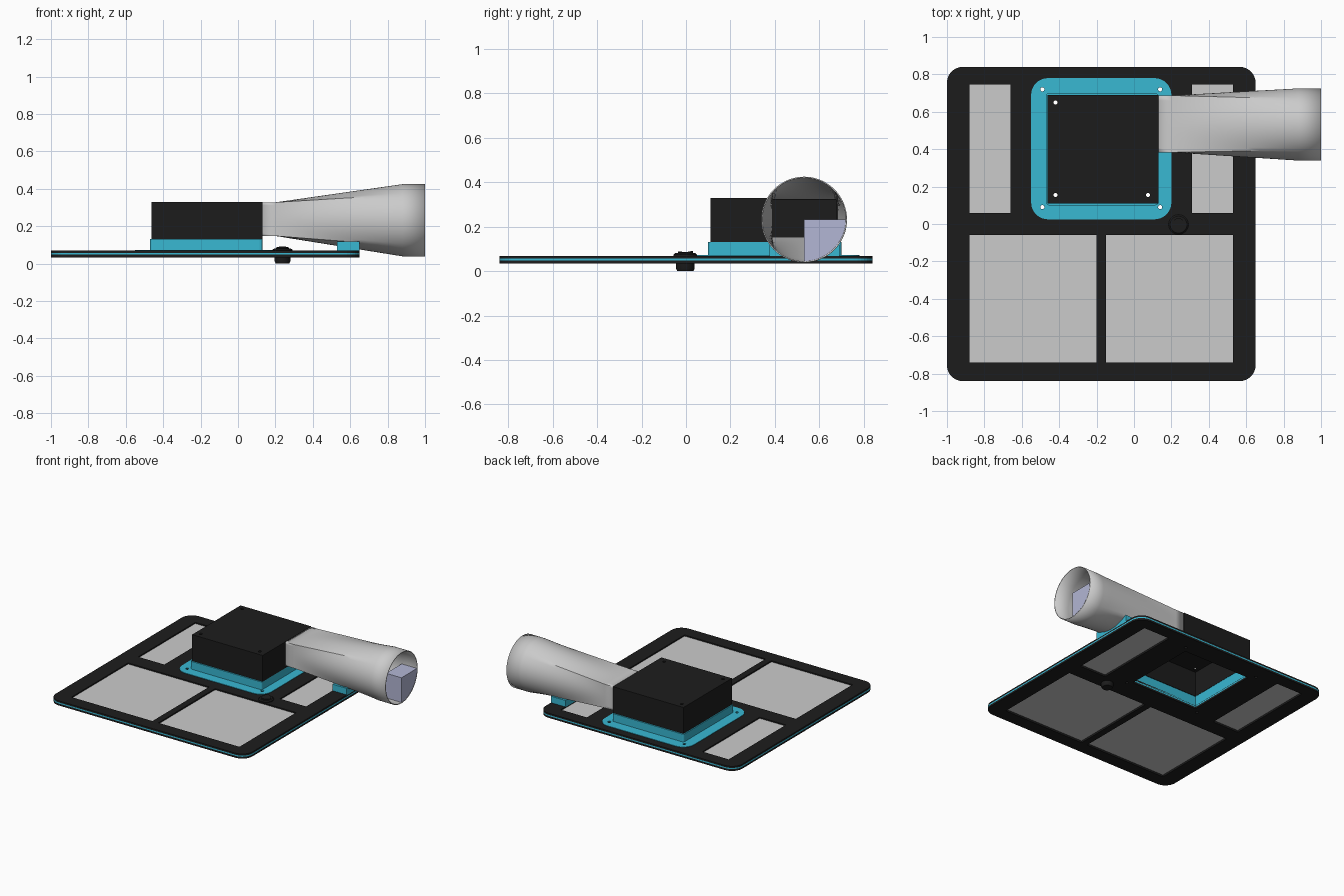
import bpy, bmesh, math
from mathutils import Vector

if "Cube" in bpy.data.objects:
    bpy.data.objects.remove(bpy.data.objects["Cube"])


def material(name, rgb):
    m = bpy.data.materials.new(name)
    m.diffuse_color = (*rgb, 1)
    m.use_nodes = True
    m.node_tree.nodes["Principled BSDF"].inputs["Base Color"].default_value = m.diffuse_color
    return m


BLACK = material("black", (0.012, 0.012, 0.012))
CYAN = material("cyan", (0.04, 0.48, 0.65))
LILAC = material("lilac", (0.45, 0.47, 0.66))


def add_mesh(name, me, mat=None, smooth=False):
    ob = bpy.data.objects.new(name, me)
    bpy.context.collection.objects.link(ob)
    if mat:
        me.materials.clear()
        me.materials.append(mat)
    if smooth:
        bpy.ops.object.select_all(action='DESELECT')
        ob.select_set(True)
        bpy.context.view_layer.objects.active = ob
        bpy.ops.object.shade_smooth_by_angle(angle=math.radians(35))
    return ob


def rect(x0, x1, y0, y1, r=0.0, n=8):
    if r == 0:
        return [(x0, y0), (x1, y0), (x1, y1), (x0, y1)]
    pts = []
    for k, (cx, cy) in enumerate([(x1 - r, y1 - r), (x0 + r, y1 - r), (x0 + r, y0 + r), (x1 - r, y0 + r)]):
        for i in range(n + 1):
            a = (k + i / n) * math.pi / 2
            pts.append((cx + r * math.cos(a), cy + r * math.sin(a)))
    return pts


def circle(x, y, r, n=16):
    return [(x + r * math.cos(i * math.tau / n), y + r * math.sin(i * math.tau / n)) for i in range(n)]


def slab(name, loops, z0, z1, mat=None):
    """Extrude an outline (first loop) with holes (other loops) from z0 to z1."""
    cu = bpy.data.curves.new(name, 'CURVE')
    cu.dimensions, cu.fill_mode, cu.extrude = '2D', 'BOTH', (z1 - z0) / 2
    for pts in loops:
        sp = cu.splines.new('POLY')
        sp.points.add(len(pts) - 1)
        for p, (x, y) in zip(sp.points, pts):
            p.co = (x, y, 0, 1)
        sp.use_cyclic_u = True
    tmp = bpy.data.objects.new("tmp", cu)
    bpy.context.collection.objects.link(tmp)
    dg = bpy.context.evaluated_depsgraph_get()
    me = bpy.data.meshes.new_from_object(tmp.evaluated_get(dg))
    bpy.data.objects.remove(tmp)
    bm = bmesh.new()
    bm.from_mesh(me)
    bmesh.ops.remove_doubles(bm, verts=bm.verts, dist=1e-5)
    bmesh.ops.recalc_face_normals(bm, faces=bm.faces)
    bmesh.ops.translate(bm, verts=bm.verts, vec=(0, 0, (z0 + z1) / 2))
    for f in bm.faces:
        f.smooth = False
    bm.to_mesh(me)
    bm.free()
    return add_mesh(name, me, mat)


def loft(name, rings, mat=None, caps=False):
    """Skin equal-length closed rings of 3D points."""
    bm = bmesh.new()
    vs = [[bm.verts.new(p) for p in ring] for ring in rings]
    n = len(rings[0])
    for a, b in zip(vs, vs[1:]):
        for j in range(n):
            k = (j + 1) % n
            bm.faces.new((a[j], a[k], b[k], b[j]))
    if caps:
        bm.faces.new(list(reversed(vs[0])))
        bm.faces.new(vs[-1])
    me = bpy.data.meshes.new(name)
    bm.to_mesh(me)
    bm.free()
    return add_mesh(name, me, mat, smooth=True)


# Base plate: two black sheets around a cyan core, with four windows
MID = -0.175
left_windows = [(-0.88, -0.66, 0.06, 0.745), (-0.88, -0.2, -0.74, -0.06)]
windows = left_windows + [(2 * MID - b, 2 * MID - a, c, d) for a, b, c, d in left_windows]
outline = rect(-1, 0.65, -0.84, 0.84, 0.085)
opening = rect(-0.45, 0.11, 0.12, 0.68)
screw_holes = [circle(x, y, 0.011) for x in (-0.49, 0.14) for y in (0.09, 0.72)]
plate_loops = [outline, opening] + [rect(*w) for w in windows] + screw_holes
slab("bottom_sheet", plate_loops, 0.034, 0.048, BLACK)
slab("core_sheet", plate_loops, 0.048, 0.057, CYAN)
slab("top_sheet", plate_loops, 0.057, 0.069, BLACK)
for i, w in enumerate(windows):
    slab(f"window_panel_{i + 1}", [rect(*w)], 0.048, 0.06)

# Cyan mounting flange and riser
slab("mount_flange", [rect(-0.55, 0.2, 0.025, 0.78, 0.09), opening] + screw_holes, 0.06, 0.072, CYAN)
slab("mount_riser", [rect(-0.47, 0.13, 0.1, 0.7, 0.015, 3), opening], 0.07, 0.131, CYAN)

# Blower housing: C-shaped wall, sill under the outlet, lid with screw holes
x0, x1, y0, y1, t = -0.462, 0.13, 0.11, 0.69, 0.014
wall = [(x1, 0.385), (x1, y0), (x0, y0), (x0, y1), (x1, y1), (x1, y1 - t),
        (x0 + t, y1 - t), (x0 + t, y0 + t), (x1 - t, y0 + t), (x1 - t, 0.385)]
slab("blower_wall", [wall], 0.131, 0.32, BLACK)
slab("blower_sill", [rect(x1 - t, x1, 0.385, y1 - t)], 0.131, 0.15, BLACK)
lid_holes = [circle(x, y, 0.011) for x, y in ((-0.42, 0.65), (-0.42, 0.155), (0.075, 0.155))]
slab("blower_lid", [rect(x0, x1, y0, y1)] + lid_holes, 0.32, 0.33, BLACK)

# Outlet duct: rectangle blending into a circle
CY, CZ, R = 0.532, 0.232, 0.193


def duct_ring(x, f, n=64):
    ring = []
    for j in range(n):
        a = j * math.tau / n
        c, s = math.cos(a), math.sin(a)
        m = max(abs(c), abs(s))
        box = Vector((x, 0.535 + 0.152 * c / m, 0.238 + 0.09 * s / m))
        rnd = Vector((x, CY + R * c, CZ + R * s))
        ring.append(box.lerp(rnd, f))
    return ring


rings = [duct_ring(0.13, 0)] + [duct_ring(0.2 + 0.68 * i / 10, i / 10) for i in range(11)] + [duct_ring(1, 1)]
duct = loft("outlet_duct", rings)
sol = duct.modifiers.new("wall", 'SOLIDIFY')
sol.thickness, sol.offset = 0.006, -1

# Quarter-round insert in the duct mouth
ri = R - 0.006
sector = [(CY, CZ)] + [(CY + ri * math.cos(a), CZ + ri * math.sin(a))
                       for a in (-math.pi / 2 + math.pi / 2 * i / 16 for i in range(17))]
loft("mouth_insert", [[(x, y, z) for y, z in sector] for x in (0.87, 0.999)], LILAC, caps=True)

# Cyan saddle under the duct, carved to its shape
saddle = slab("duct_saddle", [rect(0.53, 0.65, 0.375, 0.69)], 0.066, 0.118, CYAN)
cutter = loft("saddle_cutter", rings, caps=True)
cutter.hide_render = True
cutter.hide_set(True)
cut = saddle.modifiers.new("carve", 'BOOLEAN')
cut.operation, cut.object, cut.solver = 'DIFFERENCE', cutter, 'EXACT'
bpy.context.view_layer.objects.active = saddle
bpy.ops.object.modifier_apply(modifier="carve")
bpy.data.objects.remove(cutter)

# Round rocker switch: lathed body and bezel, plus a tilted rocker
SX, SY = 0.238, -0.003
profile = [(0.036, 0), (0.042, 0.012), (0.042, 0.066), (0.053, 0.067), (0.053, 0.074), (0.045, 0.081), (0.036, 0.081)]
loft("switch_body", [[(x, y, z) for x, y in circle(SX, SY, r, 32)] for r, z in profile], BLACK, caps=True)
rocker = [[(x, y, 0.07) for x, y in circle(SX, SY, 0.034, 32)],
          [(x, y, 0.083 + abs(y - SY + 0.008) * 0.2) for x, y in circle(SX, SY, 0.034, 32)]]
loft("switch_rocker", rocker, BLACK, caps=True)
